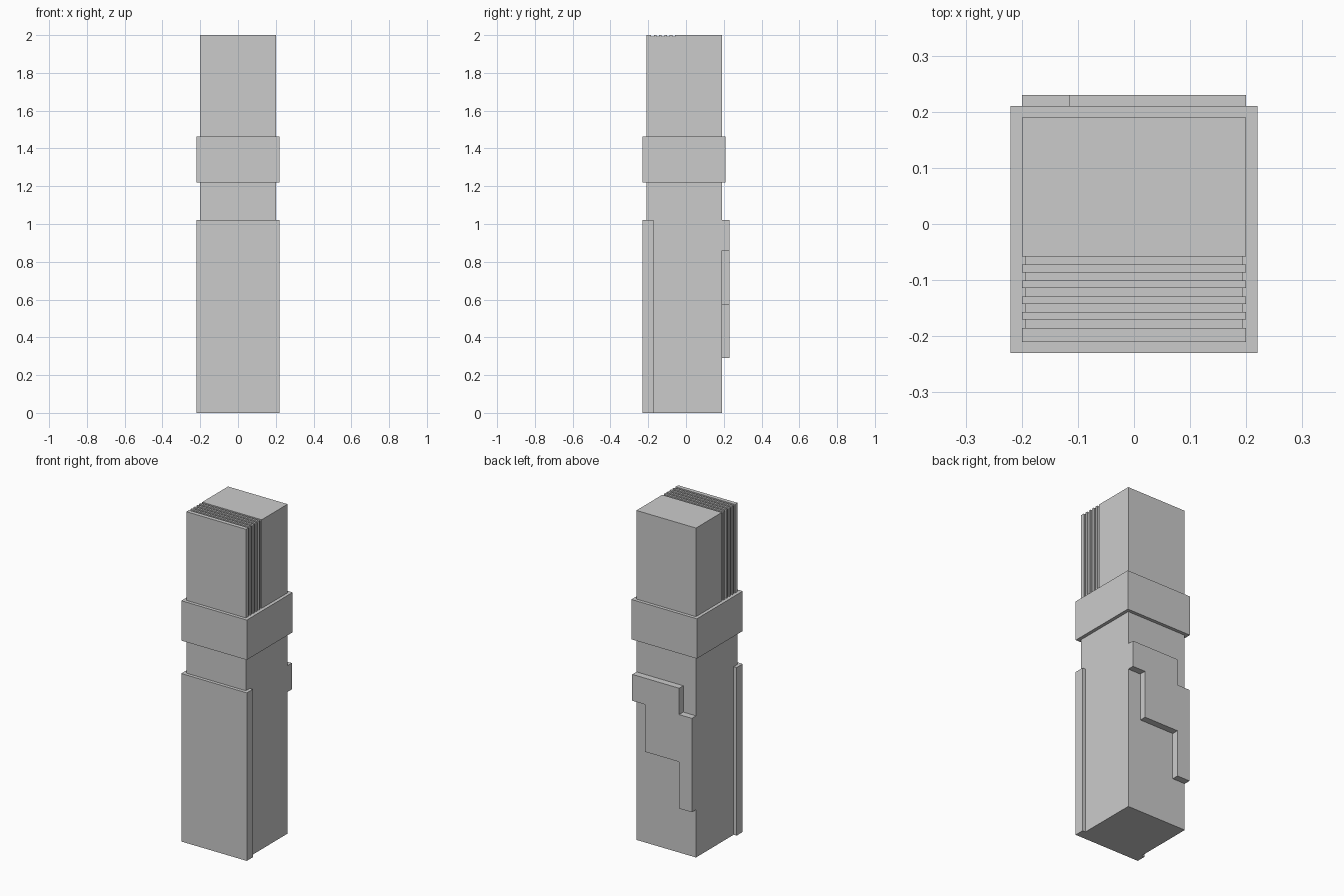
import bpy, bmesh

if "Cube" in bpy.data.objects:
    bpy.data.objects.remove(bpy.data.objects["Cube"])


def make_object(name, bm):
    bmesh.ops.recalc_face_normals(bm, faces=bm.faces)
    mesh = bpy.data.meshes.new(name)
    bm.to_mesh(mesh)
    bm.free()
    obj = bpy.data.objects.new(name, mesh)
    bpy.context.collection.objects.link(obj)
    return obj


def loft(name, rings):
    """Closed solid through matching rings of points."""
    bm = bmesh.new()
    loops = [[bm.verts.new(p) for p in ring] for ring in rings]
    n = len(loops[0])
    for a, b in zip(loops, loops[1:]):
        for i in range(n):
            j = (i + 1) % n
            bm.faces.new((a[i], a[j], b[j], b[i]))
    bm.faces.new(loops[0])
    bm.faces.new(loops[-1])
    return make_object(name, bm)


def section(y, half, z0, z1):
    return [(-half, y, z0), (half, y, z0), (half, y, z1), (-half, y, z1)]


def box(name, half, y0, y1, z0, z1):
    return loft(name, [section(y, half, z0, z1) for y in (y0, y1)])


# Main shaft, collar and front cladding
box("shaft", 0.20, -0.21, 0.19, 0.0, 1.462)
box("collar", 0.22, -0.23, 0.21, 1.22, 1.462)
box("front_cladding", 0.22, -0.23, -0.172, 0.0, 1.02)

# Upper block with five grooves running over the sides and top
depth, pitch, groove = 0.007, 0.0281, 0.0145
rings = [section(-0.21, 0.20, 1.462, 2.0)]
for i in range(5):
    y0 = -0.185 + i * pitch
    for y, d in ((y0, 0), (y0, depth), (y0 + groove, depth), (y0 + groove, 0)):
        rings.append(section(y, 0.20 - d, 1.462, 2.0 - d))
rings.append(section(0.19, 0.20, 1.462, 2.0))
loft("grooved_upper_block", rings)

# Stepped relief on the back
outline = [(0.20, 1.02), (-0.115, 1.02), (-0.115, 0.86), (-0.20, 0.86),
           (-0.20, 0.29), (-0.115, 0.29), (-0.115, 0.573), (0.115, 0.573),
           (0.115, 0.86), (0.20, 0.86)]
loft("back_relief", [[(x, y, z) for x, z in outline] for y in (0.19, 0.23)])
